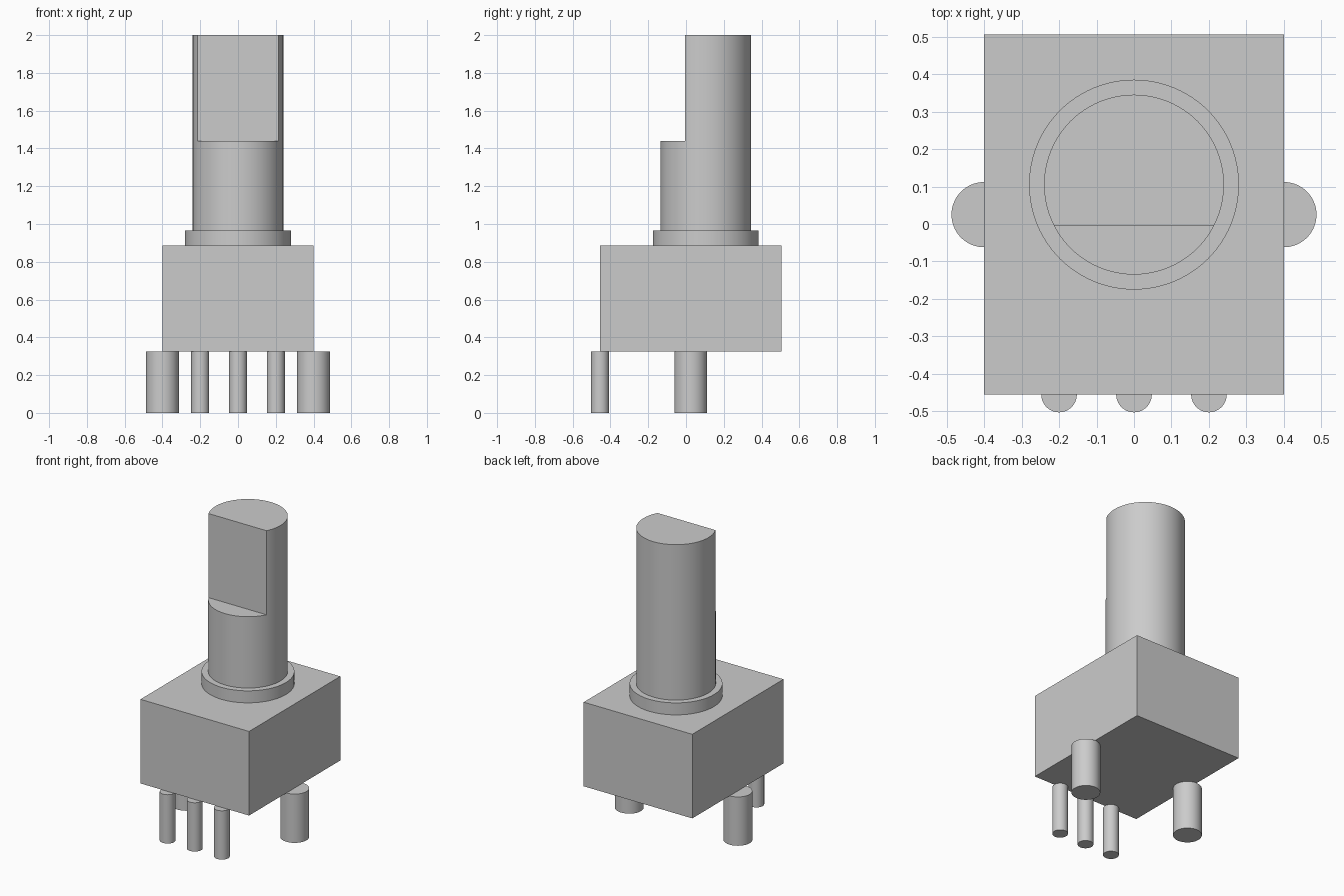
import bpy
import math

cube = bpy.data.objects.get("Cube")
if cube:
    bpy.data.objects.remove(cube, do_unlink=True)

grey = bpy.data.materials.new("plain grey")
grey.use_nodes = True
COLOUR = (0.6, 0.6, 0.6, 1)
grey.diffuse_color = COLOUR
grey.node_tree.nodes["Principled BSDF"].inputs["Base Color"].default_value = COLOUR


def finish(name):
    obj = bpy.context.object
    obj.name = name
    obj.data.materials.append(grey)
    return obj


def box(name, low, high):
    centre = [(a + b) / 2 for a, b in zip(low, high)]
    bpy.ops.mesh.primitive_cube_add(size=1, location=centre)
    bpy.context.object.scale = [b - a for a, b in zip(low, high)]
    bpy.ops.object.transform_apply(location=False, rotation=False, scale=True)
    return finish(name)


def cylinder(name, x, y, radius, bottom, top, sides=64):
    bpy.ops.mesh.primitive_cylinder_add(
        vertices=sides, radius=radius, depth=top - bottom,
        location=(x, y, (bottom + top) / 2))
    obj = finish(name)
    bpy.ops.object.shade_smooth_by_angle(angle=math.radians(30))
    return obj


BASE, DECK, RIM = 0.325, 0.885, 0.965
SHAFT_Y = 0.105

# Housing and collar
box("housing", (-0.4, -0.455, BASE), (0.4, 0.505, DECK))
cylinder("collar", 0, SHAFT_Y, 0.28, DECK, RIM, 96)

# Shaft with a flat cut into the front of its upper part
shaft = cylinder("shaft", 0, SHAFT_Y, 0.24, RIM, 2, 96)
cutter = box("flat_cutter", (-0.5, -0.6, 1.44), (0.5, -0.005, 2.2))
cut = shaft.modifiers.new("flat", "BOOLEAN")
cut.operation = "DIFFERENCE"
cut.solver = "EXACT"
cut.object = cutter
bpy.ops.object.select_all(action="DESELECT")
shaft.select_set(True)
bpy.context.view_layer.objects.active = shaft
bpy.ops.object.modifier_apply(modifier=cut.name)
bpy.data.objects.remove(cutter, do_unlink=True)
bpy.ops.object.shade_smooth_by_angle(angle=math.radians(30))

# Mounting legs at the sides
for side, x in (("right", -0.4), ("left", 0.4)):
    cylinder(side + "_mounting_leg", x, 0.025, 0.087, 0, BASE)

# Contact pins along the front edge
for side, x in (("right", -0.2), ("middle", 0), ("left", 0.2)):
    cylinder(side + "_contact_pin", x, -0.455, 0.0475, 0, BASE, 48)
